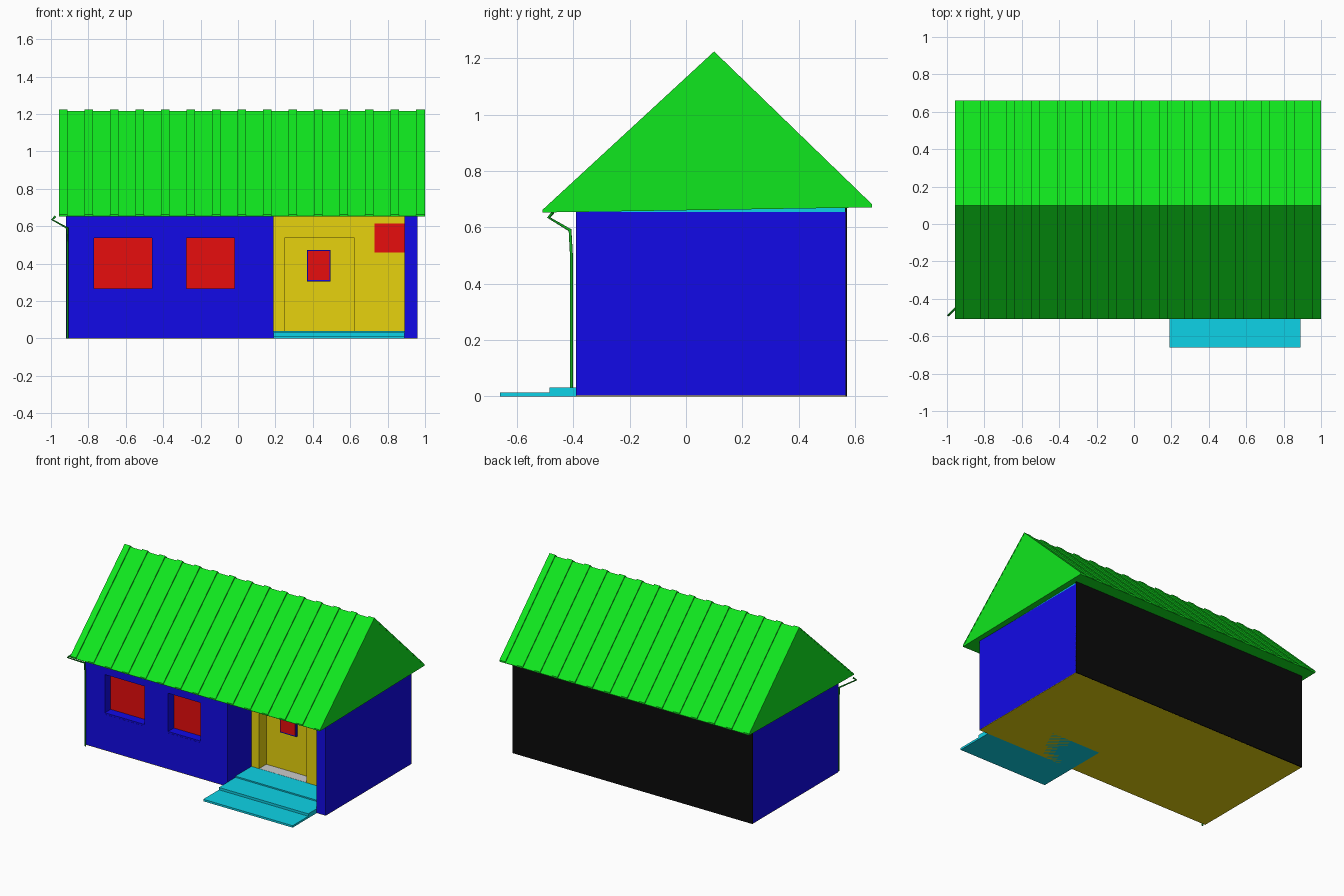
import bpy, bmesh
from mathutils import Vector

if "Cube" in bpy.data.objects:
    bpy.data.objects.remove(bpy.data.objects["Cube"])


def material(name, rgb):
    m = bpy.data.materials.new(name)
    m.diffuse_color = (*rgb, 1)
    m.use_nodes = True
    m.node_tree.nodes["Principled BSDF"].inputs["Base Color"].default_value = m.diffuse_color
    return m


GREEN = material("roof_green", (0.005, 0.8, 0.013))
BLUE = material("wall_blue", (0.006, 0.003, 0.8))
RED = material("window_red", (0.8, 0.004, 0.004))
YELLOW = material("porch_yellow", (0.8, 0.65, 0.004))
CYAN = material("step_cyan", (0.004, 0.65, 0.8))
BLACK = material("back_black", (0.003, 0.003, 0.003))
PIPE = material("pipe_green", (0.005, 0.4, 0.013))


def prism(name, pts, depth, mat=None):
    """Extrude a closed outline (list of 3D points) along a vector."""
    bm = bmesh.new()
    face = bm.faces.new([bm.verts.new(p) for p in pts])
    ext = bmesh.ops.extrude_face_region(bm, geom=[face], use_keep_orig=True)
    verts = [g for g in ext["geom"] if isinstance(g, bmesh.types.BMVert)]
    bmesh.ops.translate(bm, vec=Vector(depth), verts=verts)
    bmesh.ops.recalc_face_normals(bm, faces=bm.faces)
    me = bpy.data.meshes.new(name)
    bm.to_mesh(me)
    bm.free()
    ob = bpy.data.objects.new(name, me)
    bpy.context.collection.objects.link(ob)
    if mat:
        me.materials.append(mat)
    return ob


def box(name, x0, x1, y0, y1, z0, z1, mat=None):
    return prism(name, [(x0, y0, z0), (x1, y0, z0), (x1, y0, z1), (x0, y0, z1)],
                 (0, y1 - y0, 0), mat)


def profile_x(name, yz, x0, x1, mat):
    return prism(name, [(x0, y, z) for y, z in yz], (x1 - x0, 0, 0), mat)


def cut(target, cutter):
    cutter.hide_render = True
    cutter.hide_set(True)
    mod = target.modifiers.new(cutter.name, "BOOLEAN")
    mod.operation = "DIFFERENCE"
    mod.solver = "EXACT"
    mod.object = cutter


# House body with porch and window recesses
TOP = 0.655
body = box("house_walls", -0.92, 0.96, -0.39, 0.567, 0.002, TOP, BLUE)
cut(body, box("porch_cutter", 0.19, 0.89, -0.5, 0.0, -0.1, 0.8))
windows = [(-0.77, -0.46), (-0.275, -0.02)]
for i, (x0, x1) in enumerate(windows):
    cut(body, box(f"window_cutter_{i}", x0, x1, -0.5, -0.31, 0.255, 0.537))
    box(f"window_pane_{i}", x0, x1, -0.325, -0.309, 0.255, 0.537, RED)
    box(f"window_sill_{i}", x0, x1, -0.389, -0.324, 0.254, 0.266, BLUE)

# Floor, back wall and sloping ceiling wedge
box("floor", -0.92, 0.96, -0.39, 0.567, 0, 0.003, YELLOW)
box("back_wall", -0.92, 0.96, 0.565, 0.572, 0, 0.67, BLACK)
profile_x("ceiling", [(-0.389, 0.654), (0.57, 0.654), (0.57, 0.671), (-0.389, 0.656)],
          -0.915, 0.955, CYAN)

# Porch wall around the doorway, door, and its small window
outline = [(0.19, 0.0), (0.25, 0.0), (0.25, 0.54), (0.62, 0.54),
           (0.62, 0.0), (0.89, 0.0), (0.89, TOP), (0.19, TOP)]
prism("porch_wall", [(x, -0.12, z + 0.002 * (z == 0)) for x, z in outline], (0, 0.08, 0), YELLOW)
box("door", 0.19, 0.89, -0.04, 0.0, 0.002, TOP, YELLOW)
box("door_window_frame", 0.37, 0.495, -0.056, -0.039, 0.305, 0.472, BLUE)
box("door_window_pane", 0.374, 0.488, -0.058, -0.05, 0.313, 0.468, RED)
box("porch_window", 0.73, 0.889, -0.123, -0.115, 0.46, 0.615, RED)
box("threshold", 0.25, 0.62, -0.12, -0.039, 0.003, 0.041)

# Porch steps
steps = [(-0.66, 0), (-0.485, 0), (-0.30, 0)]
profile_x("porch_steps", [(-0.66, 0), (-0.66, 0.014), (-0.485, 0.014), (-0.485, 0.031),
                          (-0.30, 0.031), (-0.30, 0.04), (-0.12, 0.04), (-0.12, 0)],
          0.19, 0.89, CYAN)

# Gable roof with raised ribs
RX0, RX1 = -0.957, 0.998
profile_x("roof", [(-0.508, 0.653), (-0.508, 0.655), (0.10, 1.216),
                   (0.66, 0.674), (0.66, 0.671)], RX0, RX1, GREEN)
RIBS, RIB_W = 15, 0.045
pitch = (RX1 - RX0 - RIB_W) / (RIBS - 1)
for i in range(RIBS):
    x = RX0 + i * pitch
    end = 0.001 * ((i == RIBS - 1) - (i == 0))
    profile_x(f"roof_rib_{i}", [(-0.509, 0.653), (-0.509, 0.663), (0.10, 1.225),
                                (0.661, 0.682), (0.661, 0.671), (0.10, 1.214)],
              x + min(end, 0), x + RIB_W + max(end, 0), GREEN)

# Rainwater pipe at the front left corner
cu = bpy.data.curves.new("drain_pipe", "CURVE")
cu.dimensions = "3D"
cu.bevel_depth = 0.006
cu.bevel_resolution = 1
cu.use_fill_caps = True
path = [(-0.911, -0.407, 0), (-0.911, -0.407, 0.5), (-0.913, -0.412, 0.59),
        (-0.993, -0.488, 0.635), (-0.978, -0.473, 0.652)]
sp = cu.splines.new("POLY")
sp.points.add(len(path) - 1)
for p, co in zip(sp.points, path):
    p.co = (*co, 1)
cu.materials.append(PIPE)
bpy.context.collection.objects.link(bpy.data.objects.new("drain_pipe", cu))
